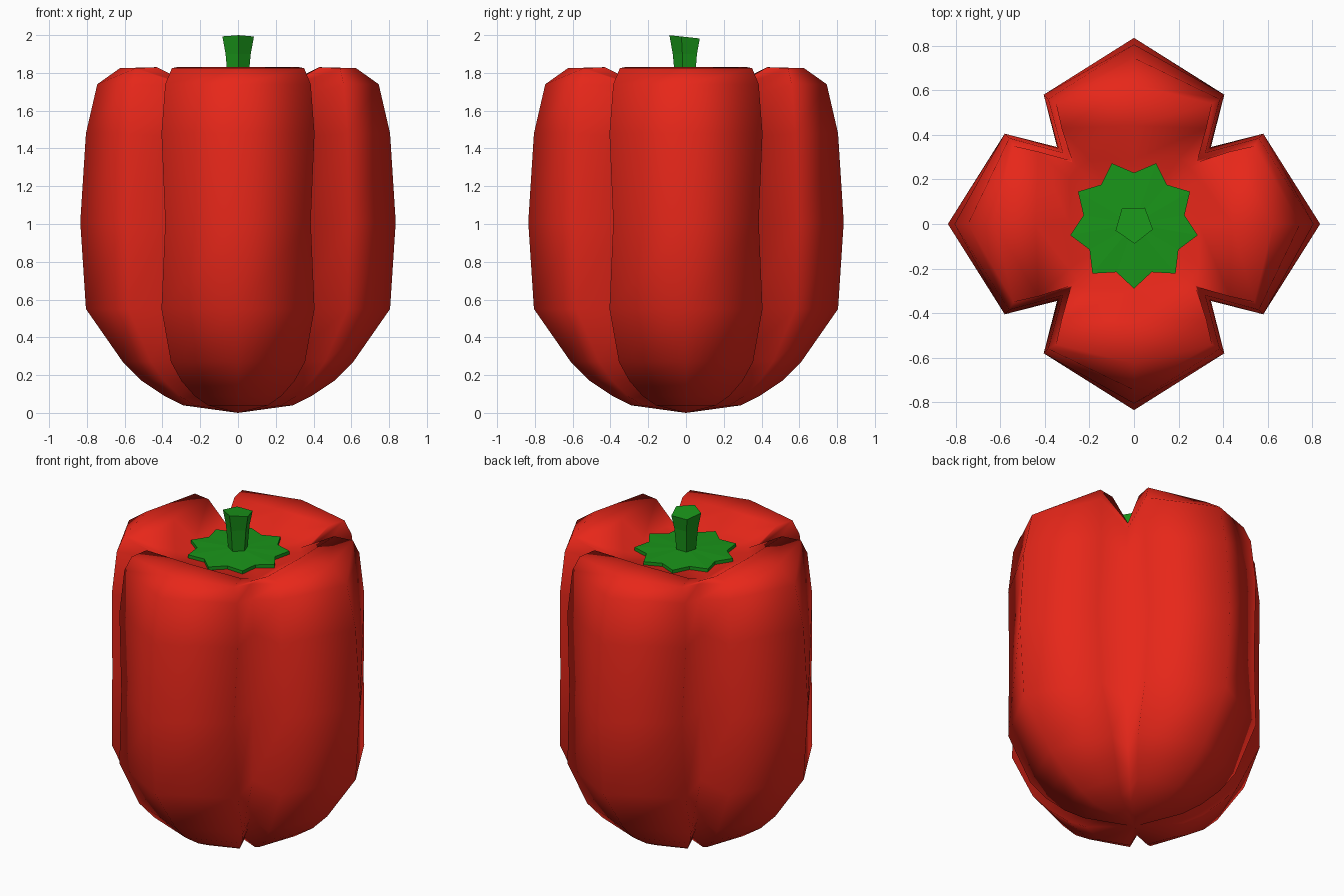
import bpy, bmesh
from math import sin, cos, pi, radians

if "Cube" in bpy.data.objects:
    bpy.data.objects.remove(bpy.data.objects["Cube"])


def material(name, color):
    m = bpy.data.materials.new(name)
    m.diffuse_color = color
    m.use_nodes = True
    m.node_tree.nodes["Principled BSDF"].inputs["Base Color"].default_value = m.diffuse_color
    return m


def loft(name, rings, mat, bottom=None, top=None, smooth=False):
    """Skin equal-sized rings of points; close ends with a fan to a point, or an n-gon."""
    bm = bmesh.new()
    loops = [[bm.verts.new(p) for p in r] for r in rings]
    n = len(loops[0])
    for a, b in zip(loops, loops[1:]):
        for i in range(n):
            j = (i + 1) % n
            bm.faces.new((a[i], a[j], b[j], b[i]))
    for loop, tip in ((loops[0], bottom), (loops[-1], top)):
        if tip is None:
            bm.faces.new(loop)
        else:
            c = bm.verts.new(tip)
            for i in range(n):
                bm.faces.new((loop[i], loop[(i + 1) % n], c))
    bmesh.ops.recalc_face_normals(bm, faces=bm.faces)
    me = bpy.data.meshes.new(name)
    bm.to_mesh(me)
    bm.free()
    me.materials.append(mat)
    for p in me.polygons:
        p.use_smooth = smooth
    ob = bpy.data.objects.new(name, me)
    bpy.context.collection.objects.link(ob)
    return ob


red = material("red_skin", (0.8, 0.02, 0.01, 1))
green = material("green_stalk", (0.01, 0.3, 0.01, 1))


# Pepper body: four lobes per ring, each lobe = corner, tip, corner, groove
def lobe_ring(z, tip, along, half, groove, groove_z):
    pts = []
    for k in range(4):
        c, s = cos(k * pi / 2), sin(k * pi / 2)
        for x, y, h in ((along, -half, z), (tip, 0, z), (along, half, z),
                        (groove, groove, groove_z)):
            pts.append((x * c - y * s, x * s + y * c, h))
    return pts


# z, tip radius, corner distance, corner half width, groove offset, groove z
profile = [
    (0.04, 0.29, 0.23, 0.16, 0.13, 0.05),
    (0.09, 0.39, 0.31, 0.23, 0.18, 0.10),
    (0.17, 0.51, 0.39, 0.30, 0.23, 0.18),
    (0.27, 0.61, 0.46, 0.355, 0.28, 0.28),
    (0.55, 0.805, 0.58, 0.405, 0.335, 0.55),
    (1.01, 0.835, 0.59, 0.385, 0.345, 1.01),
    (1.48, 0.805, 0.58, 0.405, 0.34, 1.46),
    (1.74, 0.745, 0.56, 0.385, 0.32, 1.66),
    (1.825, 0.625, 0.54, 0.35, 0.285, 1.73),
    (1.83, 0.44, 0.43, 0.325, 0.275, 1.74),
    (1.74, 0.29, 0.29, 0.20, 0.25, 1.74),
]
loft("pepper_body", [lobe_ring(*p) for p in profile], red,
     bottom=(0, 0, 0), top=(0, 0, 1.73), smooth=True)


# Leafy cap: thin nine-pointed star
def star(z, scale=1.0):
    return [((0.29, 0.23)[i % 2] * scale * cos(radians(-90 + 20 * i)),
             (0.29, 0.23)[i % 2] * scale * sin(radians(-90 + 20 * i)), z)
            for i in range(18)]


loft("leafy_cap", [star(1.74), star(1.76)], green, top=(0, 0, 1.77))


# Stalk: flared five-sided column with a slightly tilted top
def pentagon(z, r, tilt=0.0):
    ring = []
    for i in range(5):
        a = radians(-88 + 72 * i)
        ring.append((r * cos(a), r * sin(a), z - tilt * r * sin(a)))
    return ring


loft("stalk", [pentagon(1.74, 0.055), pentagon(1.9, 0.07), pentagon(1.99, 0.088, 0.11)], green)
